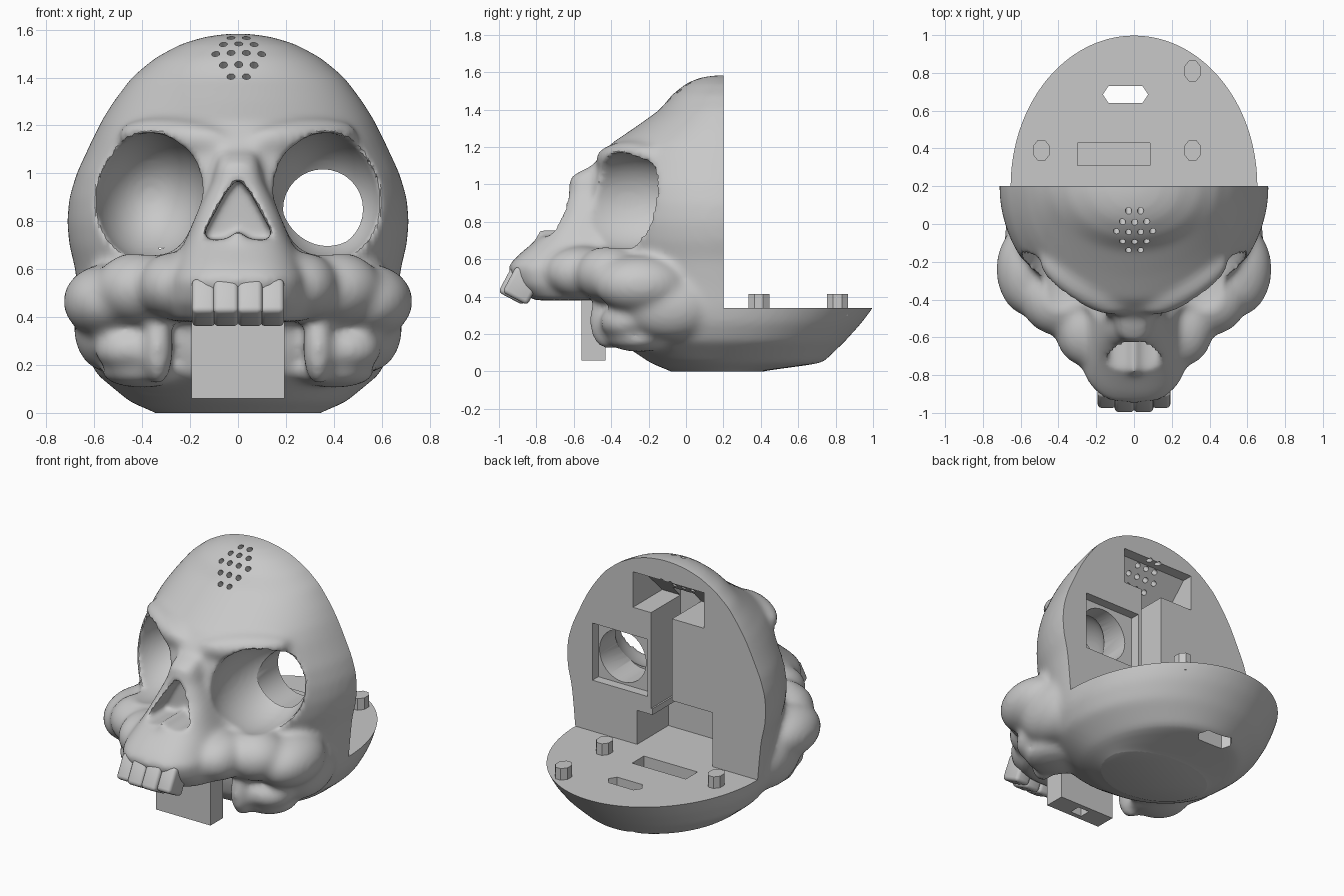
import bpy, bmesh, math
from mathutils import Matrix, Euler

cube = bpy.data.objects.get("Cube")
if cube:
    bpy.data.objects.remove(cube, do_unlink=True)

grey = bpy.data.materials.new("bone_grey")
grey.use_nodes = True
grey.diffuse_color = (0.58, 0.58, 0.58, 1)
grey.node_tree.nodes["Principled BSDF"].inputs["Base Color"].default_value = (0.58, 0.58, 0.58, 1)


def blob(bm, loc, size, rot=(0, 0, 0)):
    m = Matrix.LocRotScale(loc, Euler(rot), size)
    bmesh.ops.create_uvsphere(bm, u_segments=40, v_segments=24, radius=1, matrix=m)


def prism(bm, pts, axis, lo, hi):
    """Extrude a 2D outline along an axis from lo to hi."""
    place = {"X": lambda u, v, w: (w, u, v),
             "Y": lambda u, v, w: (u, w, v),
             "Z": lambda u, v, w: (u, v, w)}[axis]
    a = [bm.verts.new(place(u, v, lo)) for u, v in pts]
    b = [bm.verts.new(place(u, v, hi)) for u, v in pts]
    bm.faces.new(a)
    bm.faces.new(b[::-1])
    for i in range(len(a)):
        j = (i + 1) % len(a)
        bm.faces.new((a[j], a[i], b[i], b[j]))


def box(bm, x0, x1, y0, y1, z0, z1):
    prism(bm, [(x0, y0), (x1, y0), (x1, y1), (x0, y1)], "Z", z0, z1)


def ngon(cx, cy, rx, ry, n, turn=0.0):
    return [(cx + rx * math.cos(turn + math.tau * i / n),
             cy + ry * math.sin(turn + math.tau * i / n)) for i in range(n)]


def loft(bm, rings, yc, power=1.0, n=56):
    """Stack of rings (height, half width, front, back) widest at yc; power under 1 squares them."""
    loops = []
    for z, w, front, back in rings:
        loop = []
        for i in range(n):
            c, s = [math.copysign(abs(f(math.tau * i / n)) ** power, f(math.tau * i / n))
                    for f in (math.cos, math.sin)]
            loop.append(bm.verts.new((w * c, yc + s * (back - yc if s > 0 else yc - front), z)))
        loops.append(loop)
    bm.faces.new(loops[0][::-1])
    bm.faces.new(loops[-1])
    for a, b in zip(loops, loops[1:]):
        for i in range(n):
            j = (i + 1) % n
            bm.faces.new((a[i], a[j], b[j], b[i]))


def make(name, bm, material=grey):
    bmesh.ops.recalc_face_normals(bm, faces=bm.faces[:])
    me = bpy.data.meshes.new(name)
    bm.to_mesh(me)
    bm.free()
    ob = bpy.data.objects.new(name, me)
    bpy.context.scene.collection.objects.link(ob)
    if material:
        me.materials.append(material)
    return ob


cutters = []


def cut(ob, bm):
    c = make("cutter", bm, None)
    c.hide_render = True
    cutters.append(c)
    m = ob.modifiers.new("cut", "BOOLEAN")
    m.operation, m.solver, m.object = "DIFFERENCE", "EXACT", c


def remesh(ob, size, rounds):
    m = ob.modifiers.new("remesh", "REMESH")
    m.mode, m.voxel_size = "VOXEL", size
    m = ob.modifiers.new("soften", "SMOOTH")
    m.factor, m.iterations = 0.5, rounds


def bake(ob, angle):
    """Apply the modifiers and shade smooth with sharp edges kept."""
    bpy.context.view_layer.update()
    dg = bpy.context.evaluated_depsgraph_get()
    ob.data = bpy.data.meshes.new_from_object(ob.evaluated_get(dg))
    ob.modifiers.clear()
    ob.data.materials.clear()
    ob.data.materials.append(grey)
    bpy.ops.object.select_all(action="DESELECT")
    ob.select_set(True)
    bpy.context.view_layer.objects.active = ob
    bpy.ops.object.shade_smooth_by_angle(angle=math.radians(angle))


# Skull mass: cranium with rear tray, then upper jaw
bm = bmesh.new()
loft(bm, [(-0.06, 0.24, 0.05, 0.3), (0, 0.345, -0.08, 0.4), (0.045, 0.45, -0.19, 0.73),
          (0.16, 0.59, -0.36, 0.85), (0.26, 0.64, -0.39, 0.94), (0.34, 0.655, -0.4, 1.0),
          (0.46, 0.665, -0.42, 1.07), (0.6, 0.68, -0.46, 0.9), (0.7, 0.705, -0.49, 0.7),
          (0.8, 0.715, -0.5, 0.6), (0.9, 0.705, -0.5, 0.6), (1.0, 0.675, -0.5, 0.6),
          (1.15, 0.605, -0.46, 0.6), (1.22, 0.57, -0.4, 0.6), (1.3, 0.52, -0.28, 0.6),
          (1.4, 0.445, -0.14, 0.6), (1.48, 0.35, -0.075, 0.5), (1.54, 0.24, 0.0, 0.4),
          (1.57, 0.14, 0.07, 0.3), (1.583, 0.05, 0.14, 0.25)], 0.2)
loft(bm, [(0.38, 0.27, -0.82, -0.2), (0.46, 0.305, -0.91, -0.2), (0.56, 0.3, -0.955, -0.2),
          (0.62, 0.27, -0.9, -0.2), (0.72, 0.22, -0.78, -0.2), (0.85, 0.165, -0.67, -0.2),
          (0.96, 0.11, -0.63, -0.2), (1.04, 0.09, -0.62, -0.2), (1.09, 0.07, -0.53, -0.2)], -0.5, 0.72)
blob(bm, (0, -0.4, 1.07), (0.15, 0.1, 0.1))
blob(bm, (0, -0.75, 0.73), (0.035, 0.05, 0.05))
for s in (1, -1):
    # brow, cheekbone, cheek front, cheek root, jaw hinge, jaw stub, jaw prong, jaw rim
    blob(bm, (s * 0.27, -0.32, 1.15), (0.27, 0.1, 0.08), (0, -0.06 * s, 0.56 * s))
    blob(bm, (s * 0.55, -0.24, 0.465), (0.18, 0.25, 0.155))
    blob(bm, (s * 0.4, -0.4, 0.52), (0.2, 0.19, 0.155))
    blob(bm, (s * 0.27, -0.55, 0.53), (0.15, 0.2, 0.14))
    blob(bm, (s * 0.54, -0.08, 0.35), (0.145, 0.25, 0.18))
    blob(bm, (s * 0.44, -0.32, 0.265), (0.16, 0.14, 0.1))
    blob(bm, (s * 0.335, -0.42, 0.275), (0.065, 0.1, 0.16))
    blob(bm, (s * 0.4, -0.25, 0.17), (0.17, 0.17, 0.065))
skull = make("skull", bm)
remesh(skull, 0.018, 10)

# Eye sockets and nose opening
bm = bmesh.new()
for s in (1, -1):
    blob(bm, (s * 0.367, -0.31, 0.905), (0.243, 0.38, 0.265), (0, -0.2 * s, 0))
half = [(0.05, 0.92), (0.145, 0.745), (0.125, 0.72), (0.05, 0.725)]
prism(bm, [(0, 0.98)] + half + [(0, 0.76)] + [(-x, z) for x, z in half[::-1]], "Y", -1.2, -0.54)
cut(skull, bm)
remesh(skull, 0.016, 8)

# Flat back, tray top and flat underside
bm = bmesh.new()
prism(bm, [(0.2, 0.34), (2, 0.34), (2, 2), (0.2, 2)], "X", -2, 2)
box(bm, -2, 2, -2, 2, -1, 0)
cut(skull, bm)

# Lower cavity, eye bore, tray slot and forehead pocket
bm = bmesh.new()
box(bm, -0.33, 0.1, -0.12, 0.4, 0.34, 0.69)
prism(bm, ngon(0.355, 0.85, 0.167, 0.167, 32), "Y", -0.08, 0.4)
prism(bm, [(-0.165, 0.685), (-0.135, 0.64), (0.045, 0.64), (0.075, 0.685),
           (0.045, 0.73), (-0.135, 0.73)], "Z", -0.5, 0.6)
prism(bm, [(0.4, 1.22), (0.4, 1.45), (0.13, 1.45), (-0.1, 1.22)], "X", -0.27, 0.24)
cut(skull, bm)

# Cavity side, square recess, tray pocket and forehead vent holes
bm = bmesh.new()
box(bm, 0.09, 0.21, -0.12, 0.4, 0.34, 0.56)
box(bm, 0.135, 0.53, 0.14, 0.4, 0.67, 1.04)
box(bm, -0.3, 0.085, 0.31, 0.43, 0.22, 0.5)
for count, y, z in ((2, 0.08, 1.555), (3, 0.02, 1.53), (4, -0.03, 1.49), (3, -0.085, 1.445), (2, -0.14, 1.405)):
    for i in range(count):
        x = 0.064 * (i - (count - 1) / 2) + 0.003
        m = Matrix.Translation((x, y, z)) @ Matrix.Rotation(math.radians(45), 4, "X")
        bmesh.ops.create_cone(bm, cap_ends=True, segments=12, radius1=0.017, radius2=0.017,
                              depth=0.33, matrix=m)
cut(skull, bm)

# Middle channel
bm = bmesh.new()
box(bm, -0.04, 0.11, -0.1, 0.4, 0.6, 1.3)
cut(skull, bm)
bake(skull, 35)

# Upper teeth
bm = bmesh.new()
for x, y, w in ((-0.143, -0.878, 0.1), (-0.05, -0.9, 0.105), (0.05, -0.9, 0.105), (0.143, -0.878, 0.1)):
    m = Matrix.LocRotScale((x, y, 0.46), Euler((math.radians(-28), 0, 0)), (w, 0.15, 0.16))
    bmesh.ops.create_cube(bm, size=1, matrix=m)
teeth = make("teeth", bm)
m = teeth.modifiers.new("round", "BEVEL")
m.width, m.segments = 0.022, 3
bake(teeth, 40)

# Jaw block with a socket in its underside
bm = bmesh.new()
box(bm, -0.195, 0.195, -0.56, -0.43, 0.06, 0.45)
block = make("jaw_block", bm)
bm = bmesh.new()
box(bm, -0.04, 0.04, -0.53, -0.46, 0, 0.2)
cut(block, bm)
bake(block, 30)

# Locating pegs on the tray
for i, (x, y) in enumerate(((0.31, 0.81), (0.31, 0.39), (-0.49, 0.39))):
    bm = bmesh.new()
    prism(bm, ngon(x, y, 0.048, 0.06, 8, math.pi / 8), "Z", 0.3, 0.415)
    bake(make("peg_%d" % (i + 1), bm), 30)

for c in cutters:
    bpy.data.objects.remove(c, do_unlink=True)
